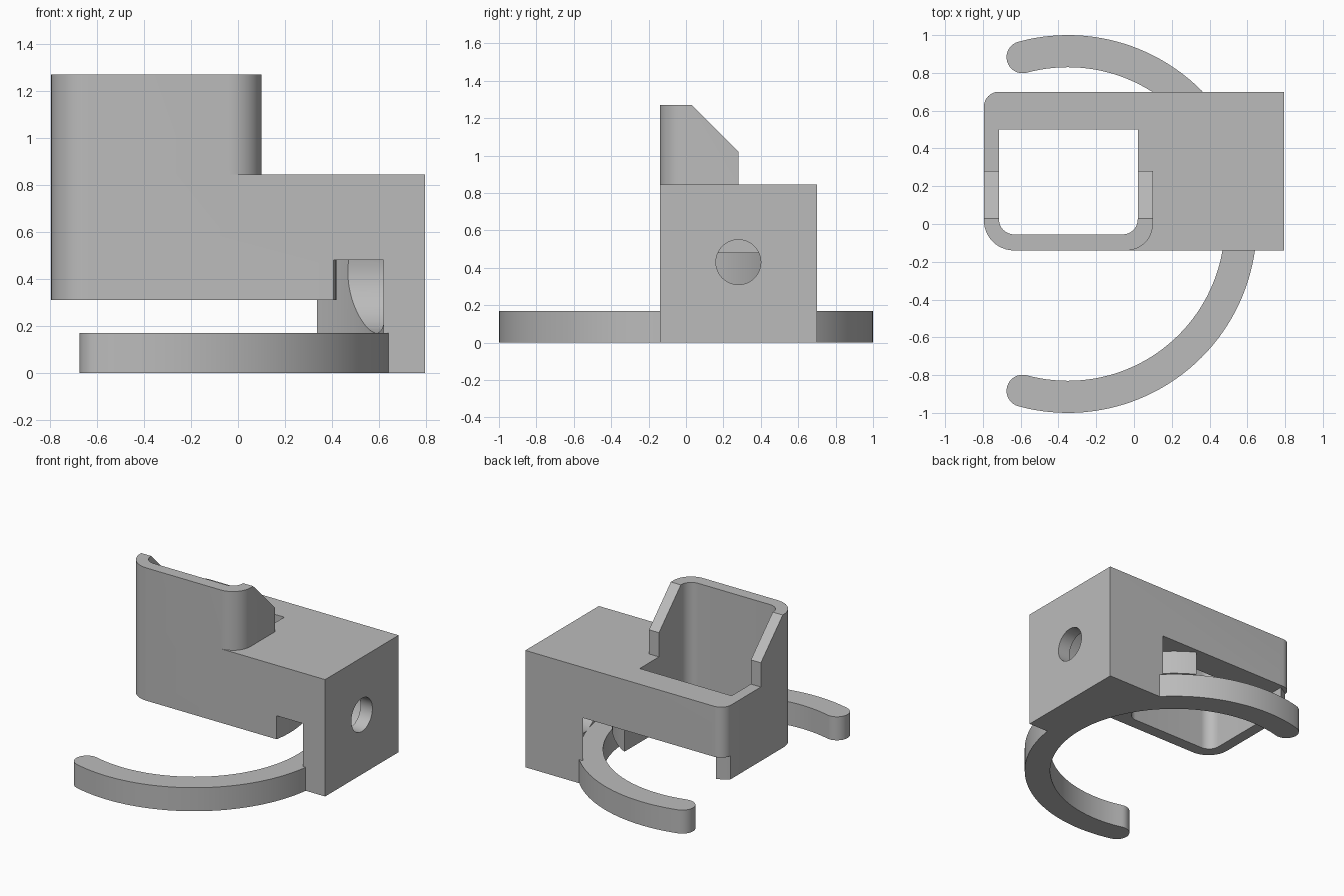
import bpy, bmesh
from math import cos, sin, pi, radians
from mathutils import Matrix

if "Cube" in bpy.data.objects:
    bpy.data.objects.remove(bpy.data.objects["Cube"])

grey = bpy.data.materials.new("plain_grey")
grey.use_nodes = True
colour = (0.5, 0.5, 0.5, 1)
grey.diffuse_color = colour
grey.node_tree.nodes["Principled BSDF"].inputs["Base Color"].default_value = colour

CX = -0.35            # centre of the curved arm


def finish(name, bm):
    bmesh.ops.recalc_face_normals(bm, faces=bm.faces)
    mesh = bpy.data.meshes.new(name)
    bm.to_mesh(mesh)
    bm.free()
    mesh.materials.append(grey)
    ob = bpy.data.objects.new(name, mesh)
    bpy.context.collection.objects.link(ob)
    return ob


def prism(name, outline, z0, z1):
    bm = bmesh.new()
    face = bm.faces.new([bm.verts.new((x, y, z0)) for x, y in outline])
    new = bmesh.ops.extrude_face_region(bm, geom=[face])["geom"]
    bmesh.ops.translate(bm, vec=(0, 0, z1 - z0),
                        verts=[v for v in new if isinstance(v, bmesh.types.BMVert)])
    return finish(name, bm)


def arc(cx, cy, r, a0, a1, n):
    step = (a1 - a0) / n
    return [(cx + r * cos(radians(a0 + i * step)), cy + r * sin(radians(a0 + i * step)))
            for i in range(n + 1)]


def rounded(x0, x1, y0, y1, radii):
    """Rectangle outline; radii go front-left, front-right, back-right, back-left."""
    corners = [(x0, y0, 1, 1), (x1, y0, -1, 1), (x1, y1, -1, -1), (x0, y1, 1, -1)]
    pts = []
    for i, ((x, y, sx, sy), r) in enumerate(zip(corners, radii)):
        start = 180 + 90 * i
        pts += arc(x + sx * r, y + sy * r, r, start, start + 90, 12) if r else [(x, y)]
    return pts


def rod(name, r, x0, x1, y, z):
    bm = bmesh.new()
    bmesh.ops.create_cone(bm, cap_ends=True, segments=64, radius1=r, radius2=r, depth=x1 - x0)
    bmesh.ops.rotate(bm, verts=bm.verts, matrix=Matrix.Rotation(pi / 2, 3, "Y"))
    bmesh.ops.translate(bm, verts=bm.verts, vec=((x0 + x1) / 2, y, z))
    return finish(name, bm)


def combine(target, other, operation):
    mod = target.modifiers.new(operation.lower(), "BOOLEAN")
    mod.operation, mod.solver, mod.object = operation, "EXACT", other
    bpy.context.view_layer.objects.active = target
    bpy.ops.object.modifier_apply(modifier=mod.name)
    bpy.data.objects.remove(other)


# Main block and the tall cradle above it
body = prism("body", rounded(-0.795, 0.795, -0.14, 0.70, (0.16, 0, 0, 0.08)), 0, 0.845)
cradle = prism("cradle", rounded(-0.795, 0.10, -0.14, 0.28, (0.16, 0.14, 0, 0)), 0.6, 1.27)

# Sloped back edge of the cradle
slope = prism("slope_cutter", [(0.03, 1.27), (0.03, 1.5), (0.5, 1.5), (0.5, 0.80)], -1, 1)
slope.data.transform(Matrix(((0, 0, 1, 0), (1, 0, 0, 0), (0, 1, 0, 0), (0, 0, 0, 1))))
combine(cradle, slope, "DIFFERENCE")
combine(body, cradle, "UNION")

# Square well, open to the back at its foot
combine(body, prism("well_cutter", rounded(-0.715, 0.02, -0.055, 0.50, (0.08, 0.08, 0, 0)),
                    -0.1, 1.5), "DIFFERENCE")
combine(body, prism("back_slot_cutter", rounded(-0.715, 0.02, 0.3, 0.9, (0, 0, 0, 0)),
                    -0.1, 0.48), "DIFFERENCE")

# Round clearance under the block, with a deeper groove at its rim
clearance = prism("clearance_cutter", arc(CX, 0, 0.98, 0, 357.5, 143), -0.1, 0.48)
combine(clearance, prism("core", arc(CX, 0, 0.77, 0, 357.5, 143), 0.31, 0.6), "DIFFERENCE")
combine(body, clearance, "DIFFERENCE")

# Screw hole and its wider inner bore
combine(body, rod("bore_cutter", 0.26, 0.45, 0.70, 0.28, 0.43), "DIFFERENCE")
combine(body, rod("hole_cutter", 0.12, 0.60, 0.90, 0.28, 0.43), "DIFFERENCE")

# Curved arm with rounded tips
END, MID, HALF = 105.2, 0.915, 0.085
tip_x, tip_y = CX + MID * cos(radians(END)), MID * sin(radians(END))
outline = arc(CX, 0, MID + HALF, -END, END, 84)
outline += arc(tip_x, tip_y, HALF, END, END + 180, 16)[1:-1]
outline += arc(CX, 0, MID - HALF, END, -END, 84)
outline += arc(tip_x, -tip_y, HALF, 180 - END, 360 - END, 16)[1:-1]
arm = prism("curved_arm", outline, 0, 0.17)

# Smooth the round surfaces, keep the edges sharp
for ob in (body, arm):
    bpy.ops.object.select_all(action="DESELECT")
    ob.select_set(True)
    bpy.context.view_layer.objects.active = ob
    bpy.ops.object.shade_smooth_by_angle(angle=radians(30))
